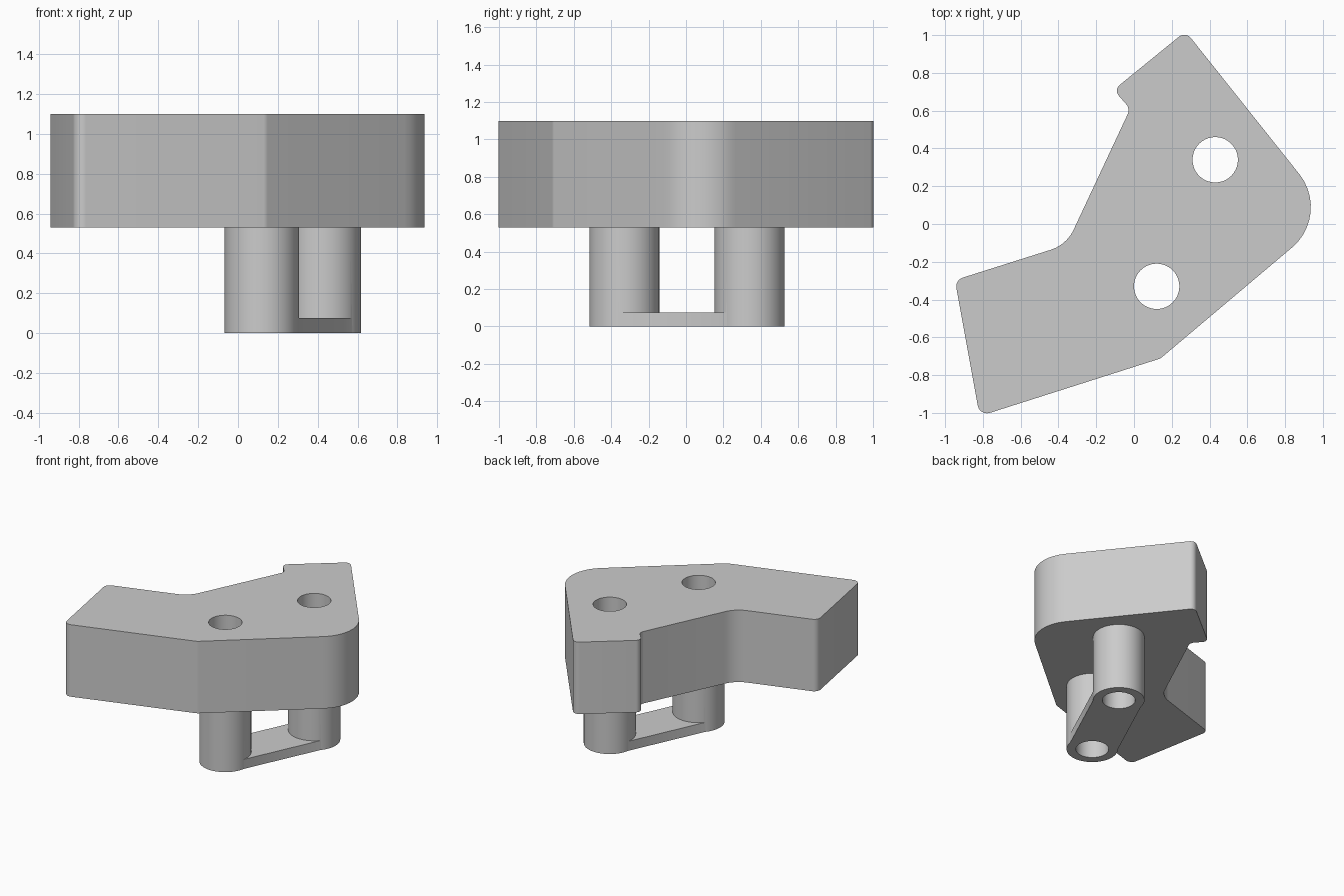
import bpy
import bmesh
import math
from mathutils import Vector

cube = bpy.data.objects.get("Cube")
if cube:
    bpy.data.objects.remove(cube, do_unlink=True)

grey = bpy.data.materials.new("light grey")
grey.use_nodes = True
colour = (0.6, 0.6, 0.6, 1)
grey.diffuse_color = colour
grey.node_tree.nodes["Principled BSDF"].inputs["Base Color"].default_value = colour


def rounded(corners, steps=10):
    """Outline with an arc of the given radius at every (x, y, radius) corner."""
    points = []
    for i, (x, y, radius) in enumerate(corners):
        here = Vector((x, y))
        a = (Vector(corners[i - 1][:2]) - here).normalized()
        b = (Vector(corners[(i + 1) % len(corners)][:2]) - here).normalized()
        half = a.angle(b) / 2
        centre = here + (a + b).normalized() * radius / math.sin(half)
        reach = radius / math.tan(half)
        start = here + a * reach - centre
        sweep = math.pi - 2 * half
        if start.x * (b.y * reach + y - centre.y) < start.y * (b.x * reach + x - centre.x):
            sweep = -sweep
        for k in range(steps + 1):
            t = sweep * k / steps
            c, s = math.cos(t), math.sin(t)
            points.append(centre + Vector((start.x * c - start.y * s, start.x * s + start.y * c)))
    return points


def circle(centre, radius, sides=64):
    turns = [math.tau * i / sides for i in range(sides)]
    return [centre + radius * Vector((math.cos(t), math.sin(t))) for t in turns]


def prism(name, outline, bottom, top):
    bm = bmesh.new()
    face = bm.faces.new([bm.verts.new((p.x, p.y, bottom)) for p in outline])
    grown = bmesh.ops.extrude_face_region(bm, geom=[face])["geom"]
    verts = [g for g in grown if isinstance(g, bmesh.types.BMVert)]
    bmesh.ops.translate(bm, verts=verts, vec=(0, 0, top - bottom))
    bmesh.ops.recalc_face_normals(bm, faces=bm.faces)
    mesh = bpy.data.meshes.new(name)
    bm.to_mesh(mesh)
    bm.free()
    mesh.materials.append(grey)
    obj = bpy.data.objects.new(name, mesh)
    bpy.context.collection.objects.link(obj)
    return obj


def combine(target, tool, operation):
    mod = target.modifiers.new(tool.name, "BOOLEAN")
    mod.operation, mod.object, mod.solver = operation, tool, "EXACT"
    bpy.context.view_layer.objects.active = target
    bpy.ops.object.modifier_apply(modifier=mod.name)
    bpy.data.objects.remove(tool, do_unlink=True)


# Thick angled block with rounded corners and a small notch
block = prism("angled_block", rounded([
    (0.273, 1.02, 0.045), (-0.108, 0.71, 0.04), (-0.02, 0.61, 0.05),
    (-0.357, -0.11, 0.2), (-0.948, -0.297, 0.05), (-0.817, -1.017, 0.05),
    (0.14, -0.712, 0.06), (1.045, 0.051, 0.28)]), 0.53, 1.1)

# Two posts under the block, tied together by a thin bar
front, back = Vector((0.12, -0.33)), Vector((0.43, 0.34))
along = (back - front).normalized()
side = Vector((along.y, -along.x)) * 0.18
bar = prism("tie_bar", [front + side, back + side, back - side, front - side], 0, 0.075)
for name, centre in (("front_post", front), ("back_post", back)):
    combine(block, prism(name, circle(centre, 0.187), 0, 0.7), "UNION")
combine(block, bar, "UNION")

# Bores running through the block and both posts
for name, centre in (("front_bore", front), ("back_bore", back)):
    combine(block, prism(name, circle(centre, 0.12), -0.2, 1.3), "DIFFERENCE")

# Smooth the curved walls and keep the rims sharp
block.select_set(True)
bpy.context.view_layer.objects.active = block
bpy.ops.object.shade_smooth_by_angle(angle=math.radians(30))
